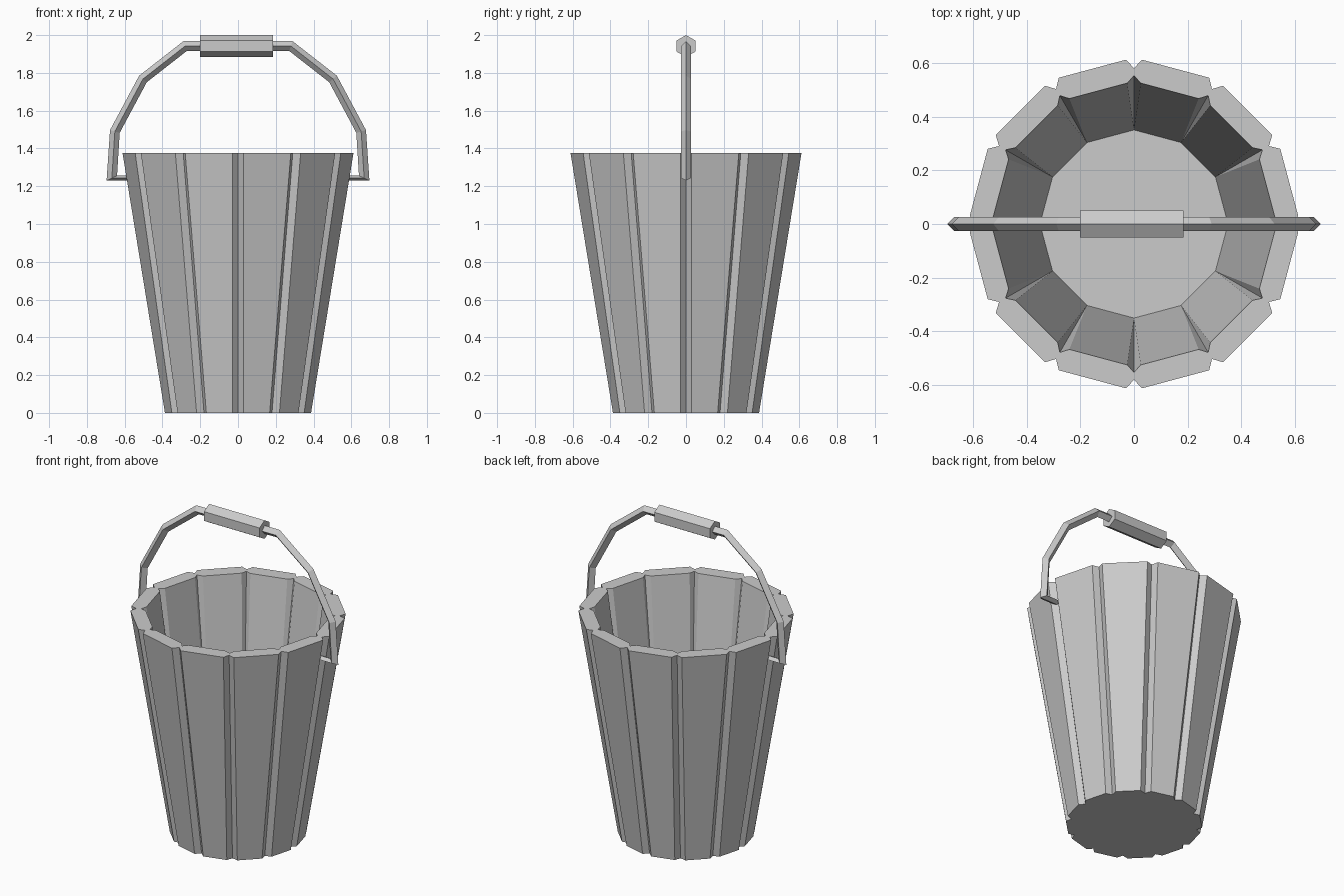
import bpy, bmesh
from math import asin, cos, sin, pi
from mathutils import Vector, Matrix

cube = bpy.data.objects.get("Cube")
if cube:
    bpy.data.objects.remove(cube)

STAVES = 12


def material(name, colour):
    mat = bpy.data.materials.new(name)
    mat.use_nodes = True
    mat.diffuse_color = colour
    mat.node_tree.nodes["Principled BSDF"].inputs["Base Color"].default_value = colour
    return mat


grey = material("plain grey", (0.6, 0.6, 0.6, 1))


def finish(bm, name):
    bmesh.ops.remove_doubles(bm, verts=bm.verts, dist=0.0005)
    bmesh.ops.recalc_face_normals(bm, faces=bm.faces)
    mesh = bpy.data.meshes.new(name)
    bm.to_mesh(mesh)
    bm.free()
    mesh.materials.append(grey)
    obj = bpy.data.objects.new(name, mesh)
    bpy.context.collection.objects.link(obj)
    return obj


def stave_ring(bm, corner, groove, half_width, z):
    """One outline of the bucket: two stave corners around each groove."""
    spread = asin(half_width / corner)
    ring = []
    for i in range(STAVES):
        a = 2 * pi * i / STAVES
        for r, t in ((corner, a - spread), (groove, a), (corner, a + spread)):
            ring.append(bm.verts.new((r * cos(t), r * sin(t), z)))
    return ring


def bridge(bm, lower, upper):
    n = len(lower)
    for i in range(n):
        j = (i + 1) % n
        bm.faces.new((lower[i], lower[j], upper[j], upper[i]))


# Bucket: outside wall, rim, inside wall and floor
bm = bmesh.new()
rings = [
    stave_ring(bm, 0.388, 0.36, 0.03, 0.0),
    stave_ring(bm, 0.612, 0.58, 0.03, 1.375),
    stave_ring(bm, 0.525, 0.552, 0.025, 1.375),
    stave_ring(bm, 0.35, 0.35, 0.0, 0.06),
]
for a, b in zip(rings, rings[1:]):
    bridge(bm, a, b)
bm.faces.new(rings[0])
# The inside grooves run out to a point at the floor
bmesh.ops.remove_doubles(bm, verts=rings[-1], dist=0.0005)
floor = [v for v in bm.verts if abs(v.co.z - 0.06) < 0.001]
floor.sort(key=lambda v: Vector((1, 0)).angle_signed(v.co.xy))
bm.faces.new(floor)
finish(bm, "bucket")

# Bail: square rod on edge, mitred at each bend, with pins into the wall
half = [(0.57, 1.243), (0.668, 1.243), (0.652, 1.49), (0.503, 1.768), (0.28, 1.942)]
path = [Vector(p) for p in half + [(-x, z) for x, z in reversed(half)]]
ROD = 0.026
bm = bmesh.new()
sections = []
for i, p in enumerate(path):
    before = (p - path[i - 1]).normalized() if i else None
    after = (path[i + 1] - p).normalized() if i + 1 < len(path) else None
    n1, n2 = [Vector((d.y, -d.x)) for d in (before or after, after or before)]
    n = (n1 + n2) / (1 + n1.dot(n2)) * ROD
    if p.y < 1.3:
        n.y *= 0.5
    corners = ((1, 0), (0, 1), (-1, 0), (0, -1))
    sections.append([bm.verts.new((p.x + s * n.x, t * ROD, p.y + s * n.y)) for s, t in corners])
for a, b in zip(sections, sections[1:]):
    bridge(bm, a, b)
for end in (sections[0], sections[-1]):
    bm.faces.new(end)
finish(bm, "bail_handle")

# Grip: hexagonal sleeve along x with a ridge on top
bm = bmesh.new()
bmesh.ops.create_cone(bm, cap_ends=True, segments=6, radius1=0.058, radius2=0.058, depth=0.385,
                      matrix=Matrix.Translation((-0.008, 0, 1.942)) @ Matrix.Rotation(pi / 2, 4, "Y"))
low, high = min(v.co.z for v in bm.verts), max(v.co.z for v in bm.verts)
if high - low < 0.11:
    bmesh.ops.rotate(bm, verts=bm.verts, cent=(0, 0, 1.942), matrix=Matrix.Rotation(pi / 6, 3, "X"))
finish(bm, "grip")
